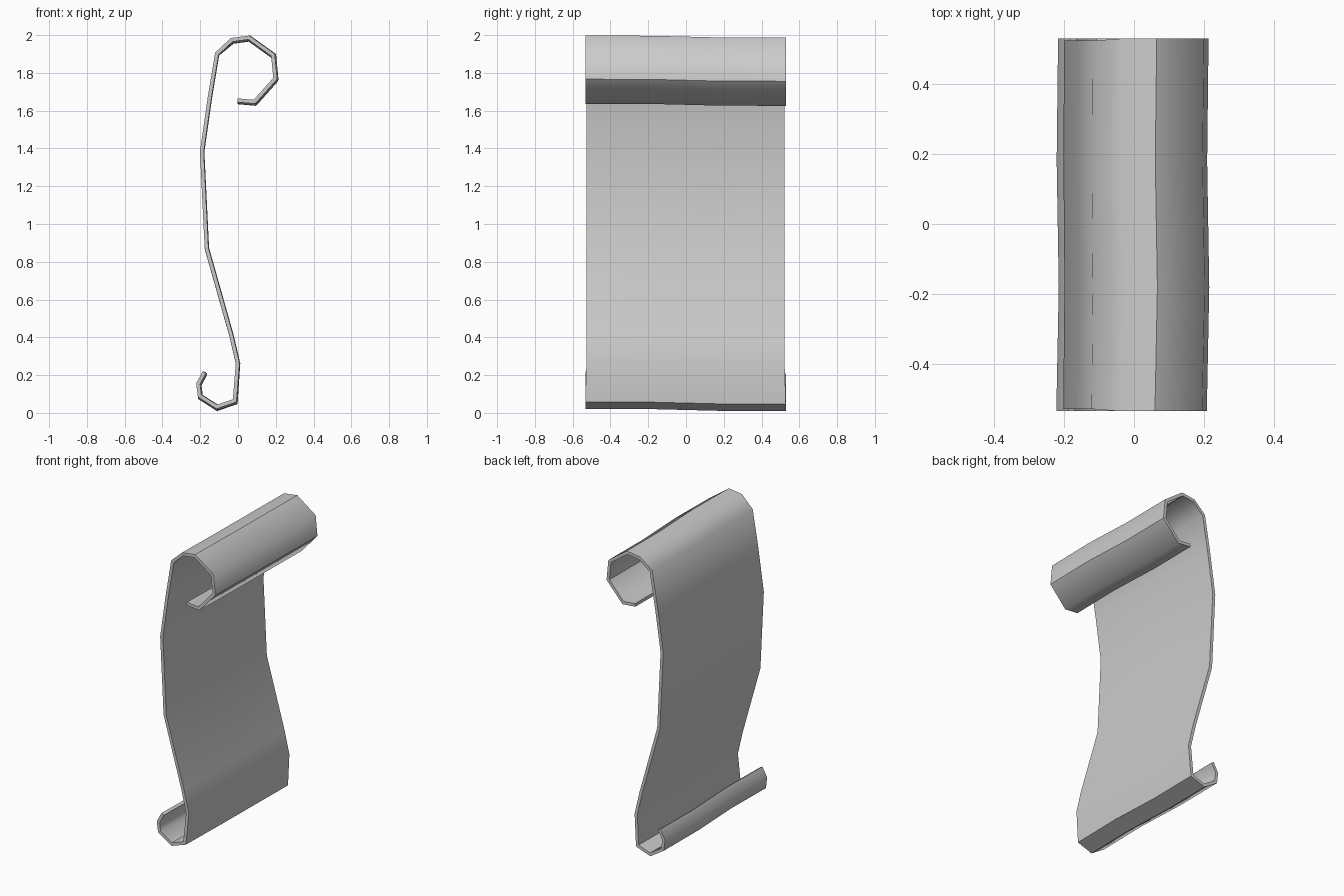
import bpy
import bmesh
from mathutils import Vector

cube = bpy.data.objects.get("Cube")
if cube:
    bpy.data.objects.remove(cube)

# Centre line of the sheet in x, z: top curl, hanging body, bottom curl
PROFILE = [(0.0, 1.65), (0.09, 1.642), (0.2, 1.765), (0.188, 1.89), (0.06, 1.982),
           (-0.03, 1.97), (-0.11, 1.9), (-0.15, 1.66), (-0.19, 1.38), (-0.165, 0.87),
           (-0.035, 0.41), (0.0, 0.26), (-0.015, 0.06), (-0.11, 0.027),
           (-0.2, 0.085), (-0.208, 0.15), (-0.175, 0.21)]
CREASES = {2, 4, 12, 13}
HALF = 0.01
# Rows across the width: y and the slight waviness in x and z
COLUMNS = [(-0.527, -0.003, 0.005), (-0.18, 0.004, 0.004),
           (0.18, -0.002, -0.005), (0.522, 0.002, -0.006)]


def paper_material():
    mat = bpy.data.materials.new("grey paper")
    colour = (0.6, 0.6, 0.6, 1)
    mat.use_nodes = True
    mat.diffuse_color = colour
    mat.node_tree.nodes["Principled BSDF"].inputs["Base Color"].default_value = colour
    return mat


def offset_line(side):
    """Mitred offset of the centre line to one side."""
    pts = [Vector(p) for p in PROFILE]
    result = []
    for i, p in enumerate(pts):
        a = (p - pts[i - 1]).normalized() if i else (pts[1] - p).normalized()
        b = (pts[i + 1] - p).normalized() if i < len(pts) - 1 else a
        na, nb = Vector((-a.y, a.x)), Vector((-b.y, b.x))
        mitre = (na + nb).normalized()
        result.append(p + mitre * side * HALF / mitre.dot(na))
    return result


# Closed thin cross-section, repeated across the width
n = len(PROFILE)
section = offset_line(1) + offset_line(-1)[::-1]
bm = bmesh.new()
rows = []
for y, dx, dz in COLUMNS:
    row = []
    for k, p in enumerate(section):
        i = min(k, 2 * n - 1 - k)
        curled = i < 6 or i > 11
        wave = 1 if curled else 0.5
        flare = 1.012 if curled and abs(y) > 0.3 else 1
        row.append(bm.verts.new((p.x + dx * wave, y * flare, p.y + dz * wave)))
    rows.append(row)

# Skin between rows
for r, s in zip(rows, rows[1:]):
    for k in range(2 * n):
        m = (k + 1) % (2 * n)
        bm.faces.new((r[k], r[m], s[m], s[k]))

# Thin side edges
for row in (rows[0], rows[-1]):
    for i in range(n - 1):
        bm.faces.new((row[i], row[i + 1], row[2 * n - 2 - i], row[2 * n - 1 - i]))

bmesh.ops.recalc_face_normals(bm, faces=bm.faces)
for face in bm.faces:
    face.smooth = True
for edge in bm.edges:
    edge.smooth = edge.calc_face_angle(0) < 1.1
for r, s in zip(rows, rows[1:]):
    for i in CREASES:
        for k in (i, 2 * n - 1 - i):
            bm.edges.get((r[k], s[k])).smooth = False

mesh = bpy.data.meshes.new("curled_scroll_sheet")
bm.to_mesh(mesh)
bm.free()
mesh.materials.append(paper_material())
bpy.context.collection.objects.link(bpy.data.objects.new("curled_scroll_sheet", mesh))
